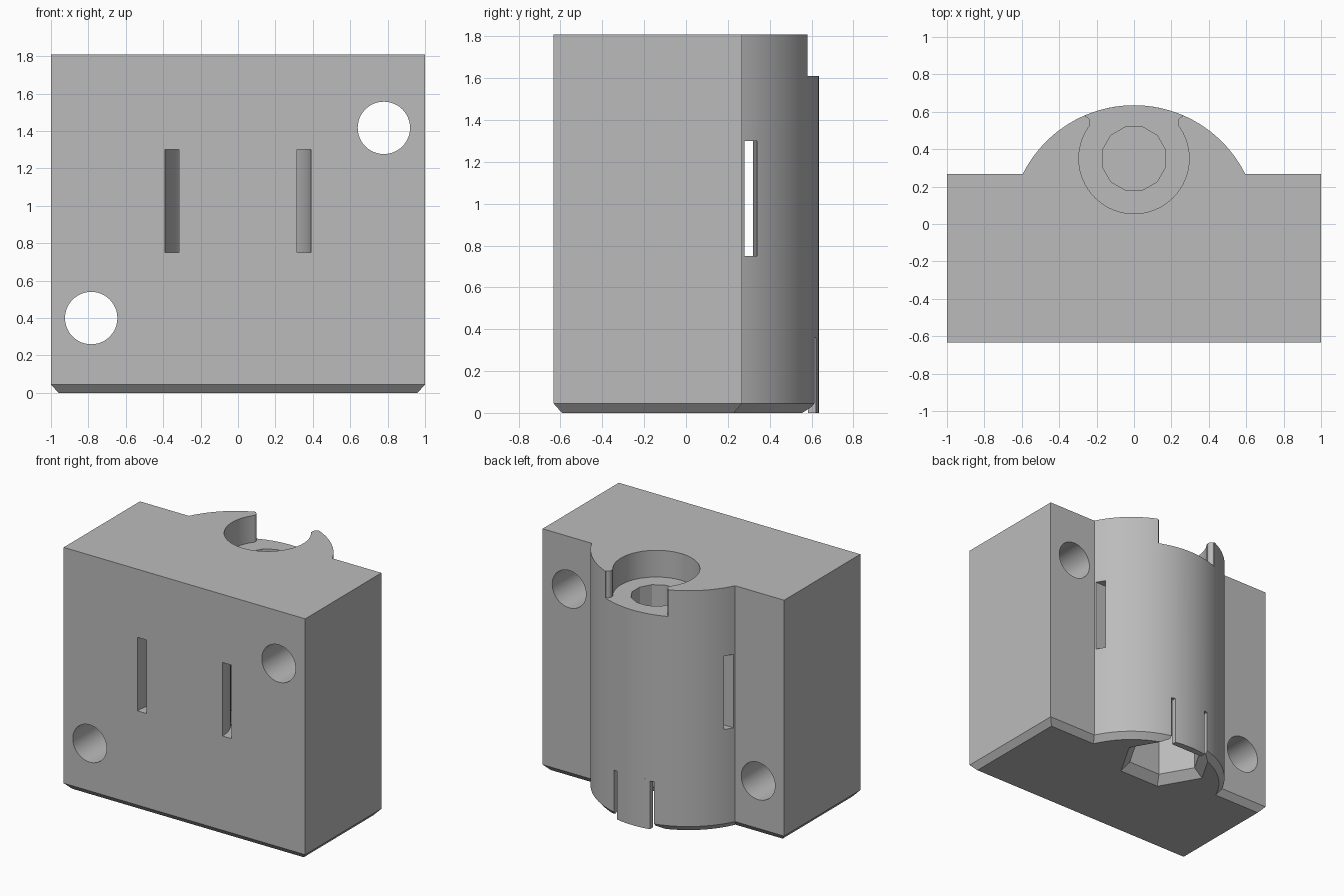
import bpy, bmesh
from math import sin, cos, pi, asin, sqrt, radians

cube = bpy.data.objects.get("Cube")
if cube:
    bpy.data.objects.remove(cube, do_unlink=True)

grey = bpy.data.materials.new("light_grey")
grey.use_nodes = True
COLOUR = (0.5, 0.5, 0.5, 1)
grey.diffuse_color = COLOUR
grey.node_tree.nodes["Principled BSDF"].inputs["Base Color"].default_value = COLOUR

HEIGHT, AXIS_Y = 1.81, 0.35      # block height, screw axis
BOSS_Y, BOSS_R = -0.03, 0.665    # rounded back


def loft(name, sections):
    """Solid through stacked outlines, given as (points, z) pairs."""
    bm = bmesh.new()
    rings = [[bm.verts.new((x, y, z)) for x, y in pts] for pts, z in sections]
    n = len(rings[0])
    for low, high in zip(rings, rings[1:]):
        for i in range(n):
            j = (i + 1) % n
            bm.faces.new((low[i], low[j], high[j], high[i]))
    bm.faces.new(rings[0][::-1])
    bm.faces.new(rings[-1])
    bmesh.ops.recalc_face_normals(bm, faces=bm.faces)
    mesh = bpy.data.meshes.new(name)
    bm.to_mesh(mesh)
    bm.free()
    mesh.materials.append(grey)
    ob = bpy.data.objects.new(name, mesh)
    bpy.context.collection.objects.link(ob)
    return ob


def prism(name, pts, z0, z1):
    return loft(name, [(pts, z0), (pts, z1)])


def ngon(r, n, x=0, y=AXIS_Y, turn=0):
    return [(x + r * cos(turn + 2 * pi * i / n), y + r * sin(turn + 2 * pi * i / n)) for i in range(n)]


def rect(x0, x1, y0, y1):
    return [(x0, y0), (x1, y0), (x1, y1), (x0, y1)]


def boss_arc(r, half_angle, n=40):
    return [(r * sin(a), BOSS_Y + r * cos(a))
            for a in (half_angle * (1 - 2 * i / n) for i in range(n + 1))]


def outline(inset):
    """Block with a rounded back, shrunk by inset."""
    w, front, back, r = 1 - inset, -0.633 + inset, 0.268 - inset, BOSS_R - inset
    half = sqrt(r * r - (back - BOSS_Y) ** 2)
    return [(-w, front), (w, front), (w, back)] + boss_arc(r, asin(half / r)) + [(-w, back)]


def combine(body, tool, operation):
    mod = body.modifiers.new(operation, 'BOOLEAN')
    mod.operation, mod.solver, mod.object = operation, 'EXACT', tool
    bpy.context.view_layer.objects.active = body
    bpy.ops.object.modifier_apply(modifier=mod.name)
    bpy.data.objects.remove(tool, do_unlink=True)


# Block with bottom chamfer
body = loft("holder_body", [(outline(0.04), 0), (outline(0), 0.045), (outline(0), HEIGHT)])

# Head recess at the top, open to the back
cuts = [prism("head_recess", ngon(0.295, 64), 1.61, 2),
        prism("recess_opening", rect(-0.26, 0.26, 0.53, 0.8), 1.61, 2)]

# Screw bore ending on a thin web above the nut pocket
cuts.append(prism("screw_bore", ngon(0.175, 12, turn=pi / 12), 0.4, 1.7))

# Hexagonal nut pocket with flared mouth
cuts.append(prism("nut_pocket", ngon(0.27, 6), -0.1, 0.36))
cuts.append(loft("pocket_flare", [(ngon(0.35, 6), -0.01), (ngon(0.27, 6), 0.06)]))

# Slits beside the spring tab
for side in (-1, 1):
    x = side * 0.15
    cuts.append(prism("tab_slit", rect(x - 0.015, x + 0.015, 0.5, 0.8), -0.1, 0.36))

# Cable tie channels: a curved one at the front and a straight one at the back
curve = [(r * cos(a), -0.633 + r * sin(a))
         for r, order in ((0.39, range(33)), (0.315, range(32, -1, -1)))
         for a in (pi * i / 32 for i in order)]
curve = [(0.39, -0.7)] + curve[:33] + [(-0.39, -0.7), (-0.315, -0.7)] + curve[33:] + [(0.315, -0.7)]
cuts.append(prism("front_tie_channel", curve, 0.75, 1.3))
tunnel = [(-0.8, 0.28), (0.8, 0.28), (0.8, 0.34), (0.55, 0.34), (0.4, 0.32),
          (-0.4, 0.32), (-0.55, 0.34), (-0.8, 0.34)]
cuts.append(prism("back_tie_channel", tunnel, 0.75, 1.3))

# Mounting holes from front to back
for x, z in ((0.78, 1.417), (-0.785, 0.4)):
    hole = prism("mounting_hole", ngon(0.14, 48, y=0), -1, 1)
    hole.location = (x, 0, z)
    hole.rotation_euler = (radians(90), 0, 0)
    cuts.append(hole)

bpy.context.view_layer.update()
for tool in cuts:
    combine(body, tool, 'DIFFERENCE')

# Rounded lips of the recess opening
for side in (-1, 1):
    lip = prism("recess_lip", ngon(0.03, 24, side * 0.264, 0.545), 1.6, HEIGHT)
    combine(body, lip, 'UNION')

# Spring tab reaching the very bottom
arc = boss_arc(BOSS_R, asin(0.135 / BOSS_R), 8)
tab = prism("spring_tab", [(-0.135, 0.584), (0.135, 0.584)] + arc, 0, 0.37)
combine(body, tab, 'UNION')

bpy.ops.object.select_all(action='DESELECT')
body.select_set(True)
bpy.context.view_layer.objects.active = body
bpy.ops.object.shade_smooth_by_angle(angle=radians(25))
